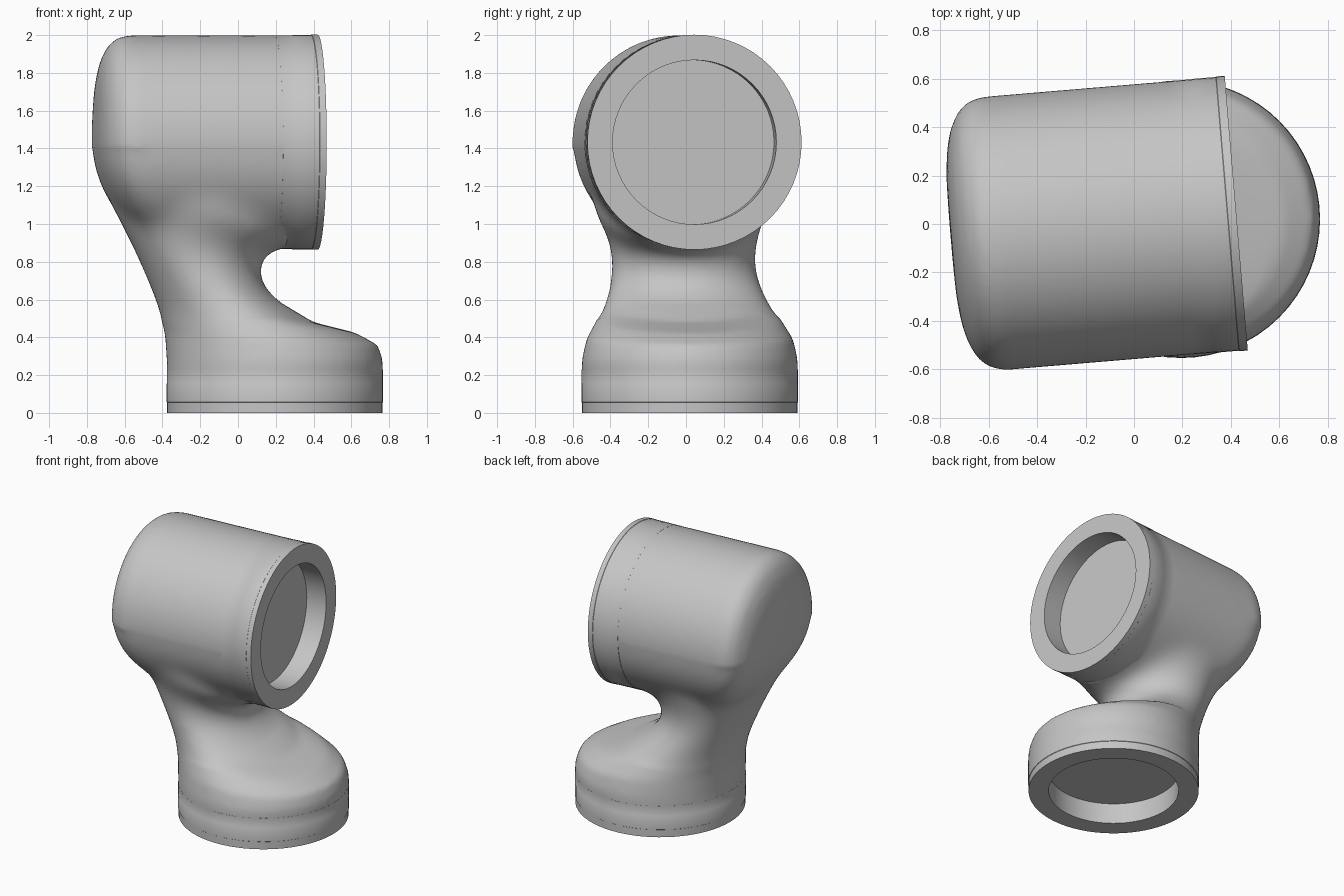
import bpy, bmesh, math
from mathutils import Matrix, Vector

cube = bpy.data.objects.get("Cube")
if cube:
    bpy.data.objects.remove(cube)

grey = bpy.data.materials.new("light grey")
grey.use_nodes = True
colour = (0.56, 0.56, 0.56, 1)
grey.diffuse_color = colour
grey.node_tree.nodes["Principled BSDF"].inputs["Base Color"].default_value = colour

SIDES = 64
ANGLES = [2 * math.pi * i / SIDES for i in range(SIDES)]
R = 0.566                                     # head tube radius
HEAD = Matrix.Translation((0.422, 0.045, 1.433)) @ Matrix.Rotation(math.radians(4.8), 4, "Z")
BASE = Matrix.Translation((0.195, 0.02, 0))


def add_loft(bm, rings, closed=False):
    """Skin a list of point rings; cap the ends or join last to first."""
    loops = [[bm.verts.new(p) for p in ring] for ring in rings]
    pairs = list(zip(loops, loops[1:]))
    if closed:
        pairs.append((loops[-1], loops[0]))
    else:
        bm.faces.new(loops[0])
        bm.faces.new(loops[-1])
    for a, b in pairs:
        for i in range(SIDES):
            j = (i + 1) % SIDES
            bm.faces.new((a[i], a[j], b[j], b[i]))


def make_object(name, bm):
    bmesh.ops.recalc_face_normals(bm, faces=bm.faces)
    mesh = bpy.data.meshes.new(name)
    bm.to_mesh(mesh)
    bm.free()
    mesh.materials.append(grey)
    obj = bpy.data.objects.new(name, mesh)
    bpy.context.collection.objects.link(obj)
    return obj


def shade(obj):
    bpy.ops.object.select_all(action="DESELECT")
    obj.select_set(True)
    bpy.context.view_layer.objects.active = obj
    bpy.ops.object.shade_smooth_by_angle(angle=math.radians(35))


def head_ring(u, r, shear=0):
    """Ring across the head axis; shear slopes its lower half forward."""
    ring = []
    for a in ANGLES:
        w = r * math.sin(a)
        ring.append(HEAD @ Vector((u + shear * min(w, 0) ** 2, r * math.cos(a), w)))
    return ring


def neck_ring(inner, outer, width, y):
    """Tilted ellipse spanning an inner and an outer profile point."""
    i, o = Vector((inner[0], y, inner[1])), Vector((outer[0], y, outer[1]))
    mid, half = (i + o) / 2, (i - o) / 2
    return [mid + half * math.cos(a) + Vector((0, width * math.sin(a), 0)) for a in ANGLES]


# Head tube with a rounded, sloping back end
bm = bmesh.new()
back = -1.183
cap = [(0, 0.1), (0.003, 0.25), (0.015, 0.36), (0.035, 0.44), (0.07, 0.51), (0.12, 0.553), (0.18, R)]
head_rings = [head_ring(back + du, r, 0.75) for du, r in cap]
head_rings += [head_ring(u, R) for u in (-0.6, -0.16)]
add_loft(bm, head_rings)

# Neck bending from the round base up into the head
neck = [
    ((0.767, 0.16), (-0.377, 0.16), 0.572, 0.02),
    ((0.767, 0.28), (-0.377, 0.28), 0.572, 0.02),
    ((0.74, 0.36), (-0.387, 0.42), 0.548, 0.02),
    ((0.62, 0.425), (-0.42, 0.55), 0.49, 0.015),
    ((0.40, 0.48), (-0.47, 0.68), 0.435, 0.005),
    ((0.20, 0.60), (-0.54, 0.84), 0.39, -0.01),
    ((0.12, 0.70), (-0.61, 0.98), 0.38, -0.015),
    ((0.115, 0.78), (-0.67, 1.10), 0.40, -0.015),
    ((0.16, 0.85), (-0.72, 1.22), 0.435, -0.025),
    ((0.28, 0.885), (-0.755, 1.38), 0.47, -0.03),
    ((0.25, 1.20), (-0.68, 1.50), 0.43, -0.03),
]
add_loft(bm, [neck_ring(*row) for row in neck])
rough = make_object("body_rough", bm)

# Fuse both tubes and soften the join into a fillet
fuse = rough.modifiers.new("fuse", "REMESH")
fuse.mode = "VOXEL"
fuse.voxel_size = 0.02
bpy.context.view_layer.update()
graph = bpy.context.evaluated_depsgraph_get()
fused = bpy.data.meshes.new_from_object(rough.evaluated_get(graph))
bm = bmesh.new()
bm.from_mesh(fused)
bpy.data.objects.remove(rough)
bpy.data.meshes.remove(fused)
to_head = HEAD.inverted()
for step in range(44):
    soft = [v for v in bm.verts if step < 6 or (0.5 < v.co.z < 1.4 and (to_head @ v.co).x < -0.2)]
    bmesh.ops.smooth_vert(bm, verts=soft, factor=0.5,
                          use_axis_x=True, use_axis_y=True, use_axis_z=True)
shade(make_object("body", bm))


# Socket collars: recessed tubes with a fine stepped rim and a flat floor
def collar(name, matrix, radius, lip, rim):
    bore, floor, top = 0.435, 0.15, 0.23
    profile = [(0, bore), (0, lip), (rim, lip), (rim + 0.002, radius), (rim + 0.1, radius),
               (rim + 0.102, radius - 0.001), (top, radius - 0.001), (top, bore)]
    bm = bmesh.new()
    rings = [[matrix @ Vector((r * math.cos(a), r * math.sin(a), h)) for a in ANGLES]
             for h, r in profile]
    add_loft(bm, rings, closed=True)
    shade(make_object(name, bm))
    bm = bmesh.new()
    add_loft(bm, [[matrix @ Vector((bore * math.cos(a), bore * math.sin(a), h)) for a in ANGLES]
                  for h in (floor, 0.2)])
    shade(make_object(name + "_floor", bm))


collar("base_collar", BASE, 0.573, 0.57, 0.055)
collar("head_collar", HEAD @ Matrix.Rotation(math.radians(-90), 4, "Y"), 0.567, 0.569, 0.035)
